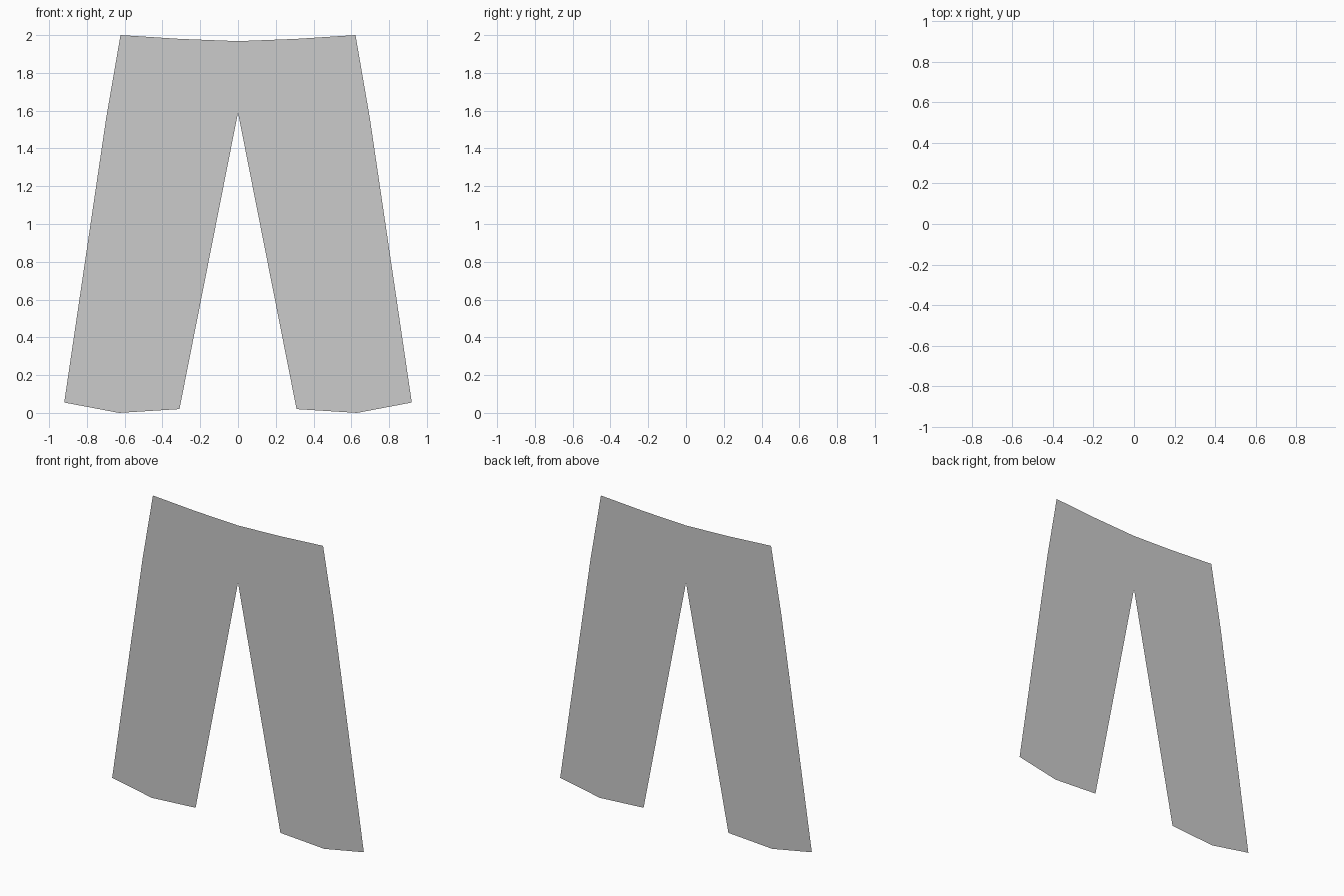
import bpy

if "Cube" in bpy.data.objects:
    bpy.data.objects.remove(bpy.data.objects["Cube"])

# Right half of the flat trouser panel: rows from waist to hem, inner to outer (x, z)
rows = [
    [(0.0, 1.968), (0.31, 1.98), (0.622, 2.0)],    # waist
    [(0.0, 1.59), (0.35, 1.575), (0.698, 1.56)],   # crotch line
    [(0.31, 0.02), (0.63, 0.0), (0.92, 0.055)],    # hem
]
verts = [(x, 0.0, z) for row in rows for x, z in row]
n = len(rows[0])
faces = []
for r in range(len(rows) - 1):
    for c in range(n - 1):
        a = r * n + c
        faces.append((a + n, a + n + 1, a + 1, a))

mesh = bpy.data.meshes.new("trouser_panel")
mesh.from_pydata(verts, [], faces)
panel = bpy.data.objects.new("trouser_panel", mesh)
bpy.context.collection.objects.link(panel)

# Left half
mirror = panel.modifiers.new("mirror", 'MIRROR')
mirror.use_clip = True
